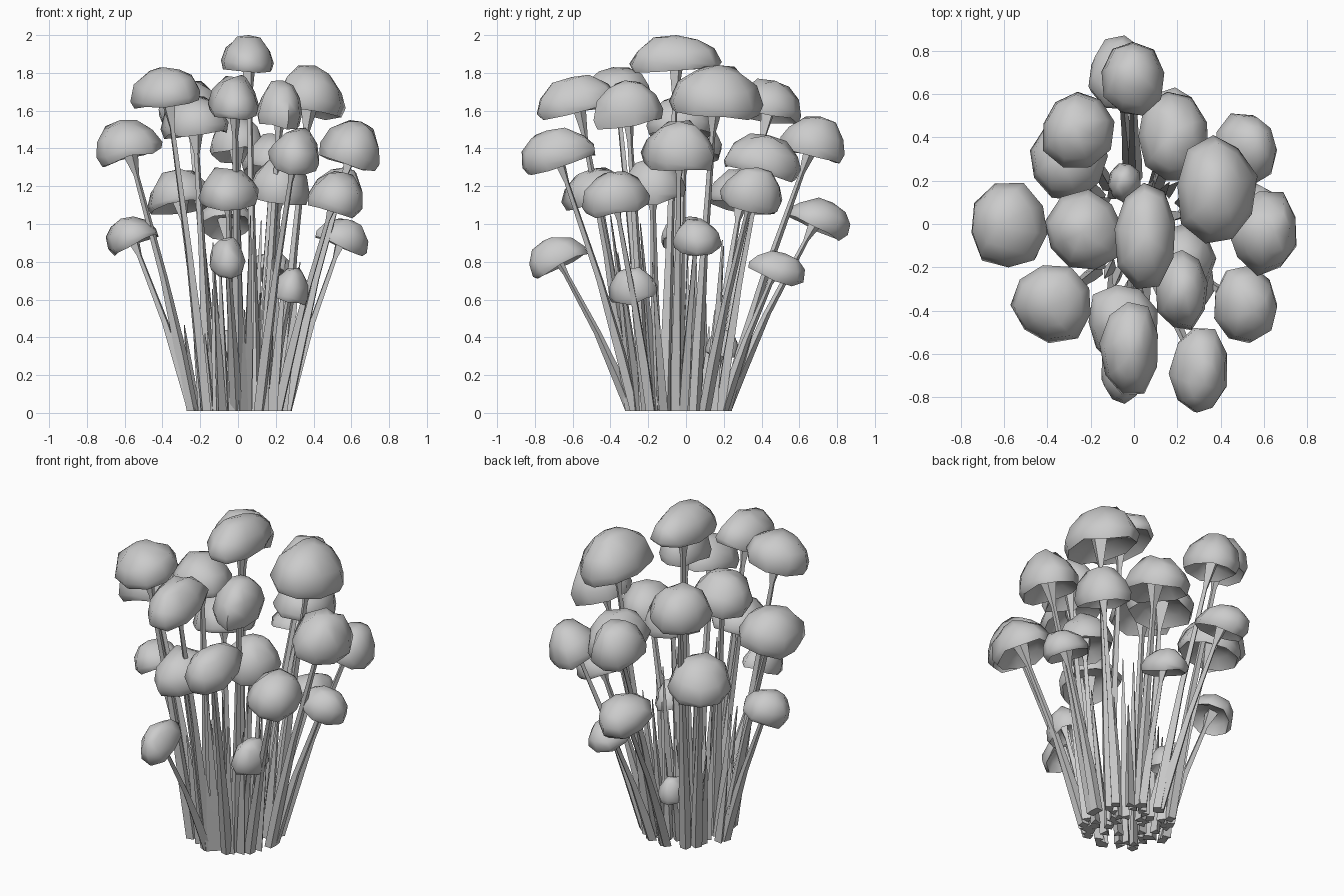
import bpy, math, random
from mathutils import Vector, Matrix

if "Cube" in bpy.data.objects:
    bpy.data.objects.remove(bpy.data.objects["Cube"])

random.seed(4)
SIDES = 9

# Cap extents per tier: (x min, x max, y min, y max, z min, z max)
upper = [
    (-.09, .19, -.30, .19, 1.80, 2.00), (-.57, -.20, -.55, -.19, 1.61, 1.83),
    (.20, .57, -.09, .41, 1.55, 1.84), (-.16, .11, -.79, -.36, 1.55, 1.79),
    (.10, .34, -.49, -.12, 1.50, 1.76), (-.42, -.09, .26, .61, 1.53, 1.77),
    (-.41, -.05, -.21, .16, 1.45, 1.68), (-.15, .14, .50, .84, 1.32, 1.57),
]
middle = [
    (-.75, -.40, -.20, .19, 1.30, 1.55), (.43, .75, -.24, .15, 1.28, 1.55),
    (.16, .43, -.87, -.48, 1.26, 1.51), (.02, .34, .20, .61, 1.22, 1.48),
    (.06, .38, -.34, .00, 1.10, 1.35), (-.21, .11, -.66, -.28, 1.07, 1.30),
    (-.48, -.12, .11, .49, 1.05, 1.29), (.38, .66, .18, .51, 1.05, 1.30),
    (.37, .66, -.55, -.19, 1.03, 1.28),
]
lower = [
    (-.21, .09, .53, .87, .91, 1.14), (-.70, -.42, -.13, .15, .83, 1.04),
    (.41, .69, -.07, .19, .83, 1.03), (-.15, .04, -.83, -.52, .71, .93),
    (.06, .30, .33, .63, .67, .86), (.18, .37, -.41, -.15, .57, .77),
    (-.12, .03, .10, .28, .29, .44),
]

# Half profile of a cap: domed top, rolled rim, hollow underside
PROFILE = [(.48, .90), (.84, .58), (1.0, .20), (.92, .0), (.60, .24)]


def make_object(name, verts, faces, angle):
    mesh = bpy.data.meshes.new(name)
    mesh.from_pydata(verts, [], faces)
    obj = bpy.data.objects.new(name, mesh)
    bpy.context.collection.objects.link(obj)
    bpy.ops.object.select_all(action='DESELECT')
    obj.select_set(True)
    bpy.context.view_layer.objects.active = obj
    bpy.ops.object.shade_smooth_by_angle(angle=math.radians(angle))
    return obj


def bridge(rings, n):
    return [(a * n + i, (a + 1) * n + i, (a + 1) * n + (i + 1) % n, a * n + (i + 1) % n)
            for a in range(rings - 1) for i in range(n)]


def cap(box, tilt):
    x0, x1, y0, y1, z0, z1 = box
    centre = Vector(((x0 + x1) / 2, (y0 + y1) / 2, 0))
    size = Vector((x1 - x0, y1 - y0, z1 - z0))
    verts = []
    spin = random.uniform(0, 1)
    wobble = [random.uniform(.92, 1.06) for _ in range(SIDES)]
    for r, z in PROFILE:
        for i in range(SIDES):
            a = spin + math.tau * i / SIDES
            k = r * wobble[i]
            verts.append(Vector((k * math.cos(a) * size.x / 2, k * math.sin(a) * size.y / 2,
                                 (z + random.uniform(-.07, .07)) * size.z * .8)))
    top, under = len(verts), len(verts) + 1
    verts += [Vector((0, 0, size.z * .8)), Vector((0, 0, size.z * .3))]
    faces = bridge(len(PROFILE), SIDES)
    last = (len(PROFILE) - 1) * SIDES
    for i in range(SIDES):
        j = (i + 1) % SIDES
        faces += [(top, i, j), (under, last + j, last + i)]
    # Lean the cap outward, then fit it to its extents
    axis = Vector((-centre.y, centre.x, 0)).normalized()
    lean = Matrix.Rotation(tilt * centre.length, 3, axis)
    verts = [lean @ v for v in verts]
    lo = [min(v[k] for v in verts) for k in range(3)]
    hi = [max(v[k] for v in verts) for k in range(3)]
    start = (x0, y0, z0)
    verts = [Vector([start[k] + (v[k] - lo[k]) / (hi[k] - lo[k]) * size[k] for k in range(3)])
             for v in verts]
    make_object("mushroom_cap", verts, faces, 65)
    return verts[under]


def stalk(name, foot, tip, sections, n=5, bow=.0):
    # Tapered tube from foot to tip; sections are (fraction, radius)
    verts = []
    spin = random.uniform(0, 2)
    for t, r in sections:
        p = foot.lerp(tip, t)
        out = Vector((tip.x - foot.x, tip.y - foot.y, 0))
        p -= out * bow * math.sin(math.pi * t)
        for i in range(n):
            a = spin + math.tau * i / n
            verts.append(p + Vector((r * math.cos(a), r * math.sin(a), 0)))
    faces = [f[::-1] for f in bridge(len(sections), n)]
    faces += [tuple(range(n))[::-1], tuple(range((len(sections) - 1) * n, len(sections) * n))]
    make_object(name, verts, faces, 40)


# Mushrooms: a cap on a slender stalk from the shared clump
for tier, tilt in ((upper, .4), (middle, .5), (lower, .85)):
    for box in tier:
        tip = cap(box, tilt)
        out = Vector((tip.x, tip.y, 0))
        foot = out.normalized() * min(.25, .08 + out.length * .36) + Vector((.01, -.04, .01))
        flare = .16 * (box[1] - box[0])
        stalk("mushroom_stalk", foot, tip,
              [(0, .032), (.22, .032), (.5, .021), (.88, .015), (1, flare)], n=4, bow=.06)

# Thin bare shoots filling the clump
for i in range(36):
    a = math.tau * i / 36 + random.uniform(-.1, .1)
    d = random.uniform(.06, .25)
    h = random.uniform(.3, 1.05)
    foot = Vector((d * math.cos(a) + .01, d * math.sin(a) - .04, .01))
    tip = Vector((foot.x * (1 + .5 * h), foot.y * (1 + .5 * h), h))
    stalk("bare_shoot", foot, tip, [(0, .032), (.4, .024), (1, .003)], n=3)
